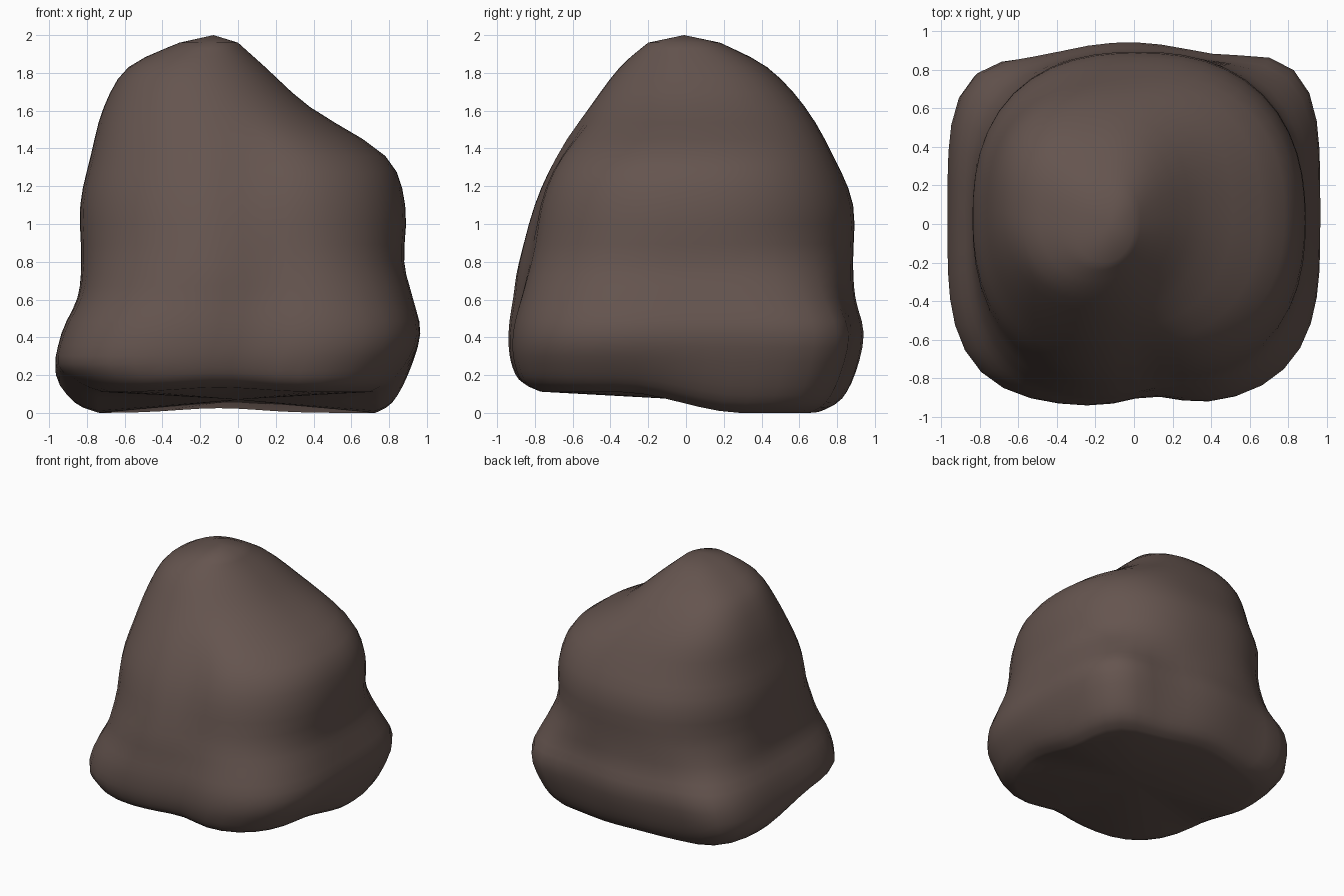
import bpy, bmesh, math

if "Cube" in bpy.data.objects:
    bpy.data.objects.remove(bpy.data.objects["Cube"])

# Silhouette profile: z, x min, x max, y min, y max
PROFILE = [
    (0.00, -0.74, 0.73, -0.80, 0.74),
    (0.055, -0.87, 0.82, -0.89, 0.83),
    (0.20, -0.965, 0.90, -0.93, 0.90),
    (0.42, -0.935, 0.965, -0.945, 0.945),
    (0.61, -0.85, 0.925, -0.925, 0.90),
    (0.80, -0.83, 0.88, -0.90, 0.885),
    (1.10, -0.835, 0.885, -0.82, 0.885),
    (1.36, -0.78, 0.78, -0.70, 0.78),
    (1.62, -0.71, 0.38, -0.51, 0.63),
    (1.83, -0.58, 0.145, -0.35, 0.43),
    (1.96, -0.31, 0.0, -0.20, 0.18),
]
# Corner squareness (back right, back left, front left, front right)
FOOT, WAIST, CROWN = (4.6, 4.3, 3.4, 3.2), (2.35, 2.45, 2.35, 2.4), (2.5, 2.7, 2.1, 2.0)
SIDES, STEPS = 48, 3


def smooth(a, b, v):
    t = max(0.0, min(1.0, (v - a) / (b - a)))
    return t * t * (3 - 2 * t)


def mix(a, b, t):
    return a + (b - a) * t


def bell(v, centre, width):
    return math.exp(-((v - centre) / width) ** 2)


def spline(p0, p1, p2, p3, t):
    return 0.5 * (2 * p1 + (p2 - p0) * t + (2 * p0 - 5 * p1 + 4 * p2 - p3) * t * t
                  + (3 * p1 - p0 - 3 * p2 + p3) * t ** 3)


def sections():
    last = len(PROFILE) - 1
    for i in range(last):
        four = [PROFILE[max(0, min(last, k))] for k in range(i - 1, i + 3)]
        for s in range(STEPS):
            yield [spline(*col, s / STEPS) for col in zip(*four)]
    yield list(PROFILE[-1])


def point(section, a):
    z, x0, x1, y0, y1 = section
    c, s = math.cos(a), math.sin(a)
    q = int(a / (math.pi / 2)) % 4
    n = mix(mix(FOOT[q], WAIST[q], smooth(0.3, 0.95, z)), CROWN[q], smooth(1.15, 1.75, z))
    r = (abs(c) ** n + abs(s) ** n) ** (-1 / n)
    x = (x0 + x1) / 2 + (x1 - x0) / 2 * r * c
    y = (y0 + y1) / 2 + (y1 - y0) / 2 * r * s
    front, back = max(0.0, -s) ** 2, max(0.0, s) ** 2
    # shallow hollow running down the front, with the right half set back
    y += 0.05 * front * bell(x, 0.09, 0.18) * smooth(1.75, 1.3, z)
    y += 0.05 * front * smooth(0.0, 0.3, x) * bell(z, 0.8, 0.3)
    # back of the foot comes to a blunt ridge in the middle
    y -= 0.075 * back * bell(abs(x + 0.03), 0.52, 0.28) * smooth(0.9, 0.45, z)
    # underside lifts toward the front and arches slightly
    low = smooth(0.42, 0.0, z)
    z += low * (0.11 * smooth(0.3, -0.35, y) + 0.025 * bell(x, -0.1, 0.3))
    return x, y, z


# Boulder body lofted through the sections
bm = bmesh.new()
loops = [[bm.verts.new(point(sec, 2 * math.pi * i / SIDES)) for i in range(SIDES)]
         for sec in sections()]
for lo, hi in zip(loops, loops[1:]):
    for i in range(SIDES):
        j = (i + 1) % SIDES
        bm.faces.new((lo[i], lo[j], hi[j], hi[i]))
# Underside and peak
for loop, tip in ((loops[0], (0, 0, 0.07)), (loops[-1], (-0.13, -0.01, 2.0))):
    v = bm.verts.new(tip)
    for i in range(SIDES):
        bm.faces.new((loop[i], loop[(i + 1) % SIDES], v))
bmesh.ops.recalc_face_normals(bm, faces=bm.faces)
for f in bm.faces:
    f.smooth = True
mesh = bpy.data.meshes.new("boulder")
bm.to_mesh(mesh)
bm.free()

stone = bpy.data.materials.new("brown stone")
stone.diffuse_color = (0.13, 0.09, 0.078, 1)
stone.use_nodes = True
stone.node_tree.nodes["Principled BSDF"].inputs["Base Color"].default_value = stone.diffuse_color
mesh.materials.append(stone)
boulder = bpy.data.objects.new("boulder", mesh)
bpy.context.collection.objects.link(boulder)
